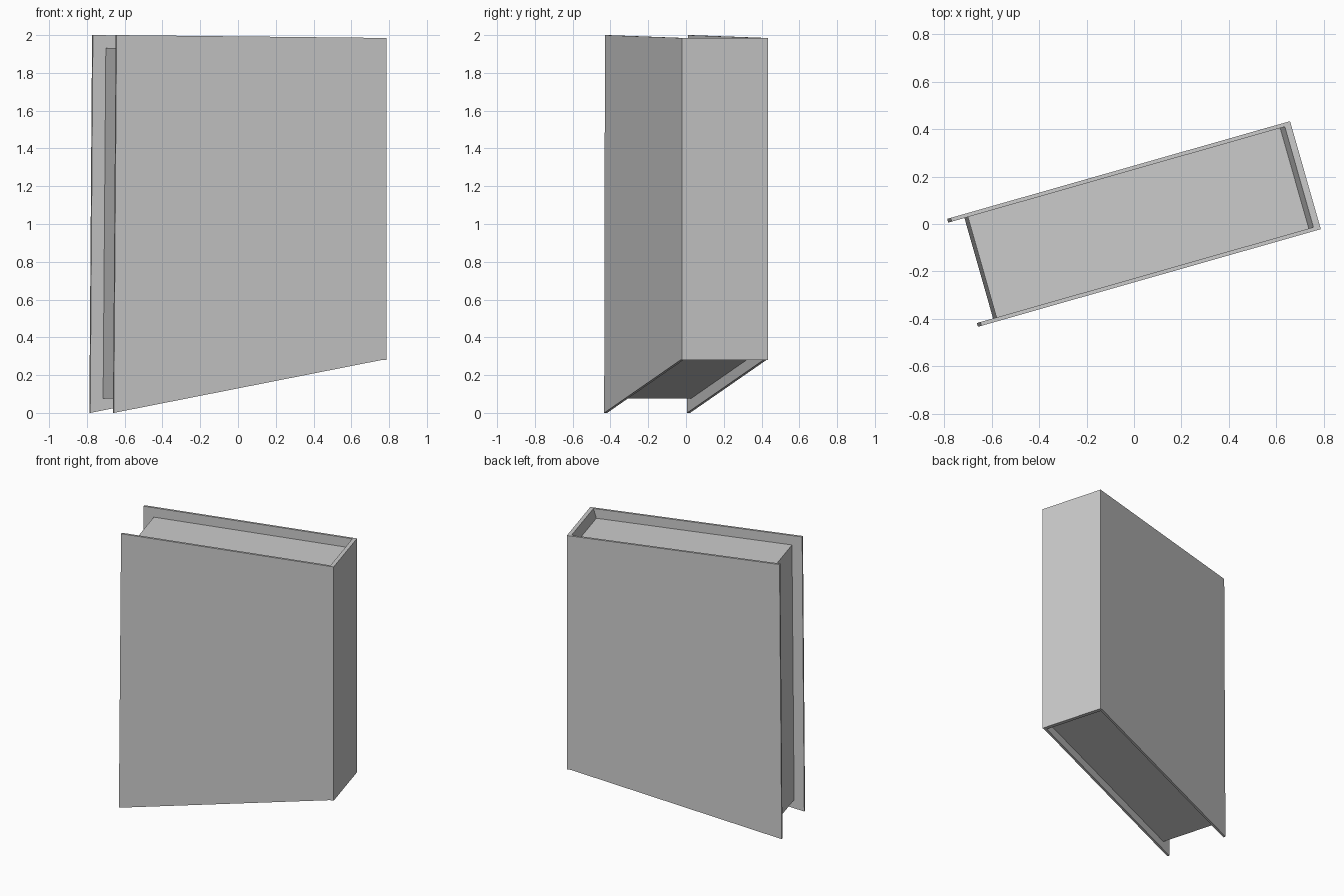
import bpy, bmesh, math

if "Cube" in bpy.data.objects:
    bpy.data.objects.remove(bpy.data.objects["Cube"])

ANGLE = math.radians(15.9)   # whole book is turned about z
HALF = 0.2365                # half of the book's thickness
BOARD = 0.0165               # cover board thickness


def prism(name, profile, v0, v1):
    """Extrude a side profile (length, height) across the book's thickness."""
    bm = bmesh.new()
    face = bm.faces.new([bm.verts.new((u, v0, z)) for u, z in profile])
    ext = bmesh.ops.extrude_face_region(bm, geom=[face])
    verts = [g for g in ext["geom"] if isinstance(g, bmesh.types.BMVert)]
    bmesh.ops.translate(bm, verts=verts, vec=(0, v1 - v0, 0))
    bmesh.ops.recalc_face_normals(bm, faces=bm.faces[:])
    mesh = bpy.data.meshes.new(name)
    bm.to_mesh(mesh)
    bm.free()
    obj = bpy.data.objects.new(name, mesh)
    obj.rotation_euler.z = ANGLE
    bpy.context.collection.objects.link(obj)
    return obj


# Front and back cover boards, with the bottom edge cut on a slant
board = [(-0.751, 0), (0.7235, 0.28), (0.751, 0.28),
         (0.751, 1.985), (0.7235, 1.985), (-0.736, 2.0)]
inner = HALF - BOARD
prism("front_cover", board, -HALF, -inner)
prism("back_cover", board, inner, HALF)

# Spine, with its inner face sloping in to meet the pages
spine = [(0.751, 0.28), (0.751, 1.985), (0.7235, 1.985),
         (0.703, 1.917), (0.703, 0.338), (0.7235, 0.28)]
prism("spine", spine, -inner, inner)

# Page block, set back from the cover edges
pages = [(-0.68, 0.075), (0.703, 0.338), (0.703, 1.917), (-0.665, 1.931)]
prism("pages", pages, -inner, inner)
